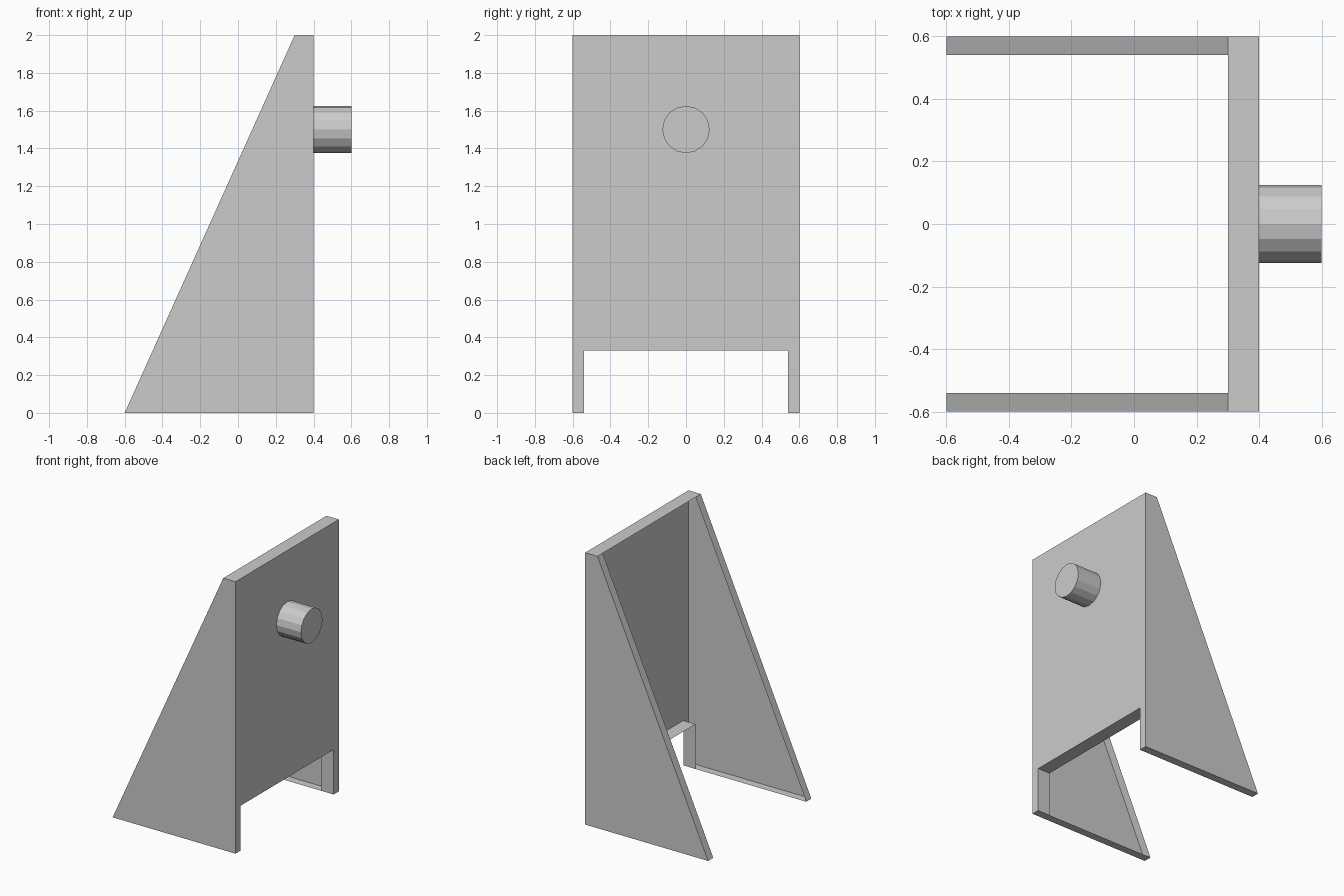
import bpy, bmesh, math

if "Cube" in bpy.data.objects:
    bpy.data.objects.remove(bpy.data.objects["Cube"])

W, T, NOTCH = 0.6, 0.06, 0.33      # half width, rim width, notch height
XB, XT, XF = -0.6, 0.3, 0.4        # foot, top lip, face plate positions in x
IN = W - T

bm = bmesh.new()


def face(*pts):
    return bm.faces.new([bm.verts.new(p) for p in pts])


# Face plate with the notch cut out of its lower edge
plate = face((XF, -W, 0), (XF, -IN, 0), (XF, -IN, NOTCH), (XF, IN, NOTCH),
             (XF, IN, 0), (XF, W, 0), (XF, W, 2), (XF, -W, 2))

# Top lip and notch lip, folded back from the plate
face((XT, -W, 2), (XT, -IN, 2), (XT, IN, 2), (XT, W, 2), (XF, W, 2), (XF, -W, 2))
face((XT, -IN, NOTCH), (XT, IN, NOTCH), (XF, IN, NOTCH), (XF, -IN, NOTCH))

for s in (-1, 1):
    o, i = s * W, s * IN
    # Tapered side wall
    face((XB, o, 0), (XT, o, 0), (XF, o, 0), (XF, o, 2), (XT, o, 2))
    # Sloped rim, bottom rim and notch cheek
    face((XB, o, 0), (XB, i, 0), (XT, i, 2), (XT, o, 2))
    face((XB, o, 0), (XT, o, 0), (XF, o, 0), (XF, i, 0), (XT, i, 0), (XB, i, 0))
    face((XT, i, 0), (XF, i, 0), (XF, i, NOTCH), (XT, i, NOTCH))

# Weld the folded sheet and point its faces outwards
bmesh.ops.remove_doubles(bm, verts=bm.verts[:], dist=1e-5)
bmesh.ops.recalc_face_normals(bm, faces=bm.faces[:])
bm.normal_update()
front = max(bm.faces, key=lambda f: f.calc_center_median().x)
if front.normal.x < 0:
    bmesh.ops.reverse_faces(bm, faces=bm.faces[:])

mesh = bpy.data.meshes.new("stand_shell")
bm.to_mesh(mesh)
bm.free()
bpy.context.collection.objects.link(bpy.data.objects.new("stand_shell", mesh))

# Round peg on the face plate
bpy.ops.mesh.primitive_cylinder_add(vertices=16, radius=0.125, depth=0.2,
                                    location=(0.5, 0, 1.5),
                                    rotation=(0, math.pi / 2, 0))
bpy.context.object.name = "peg"
